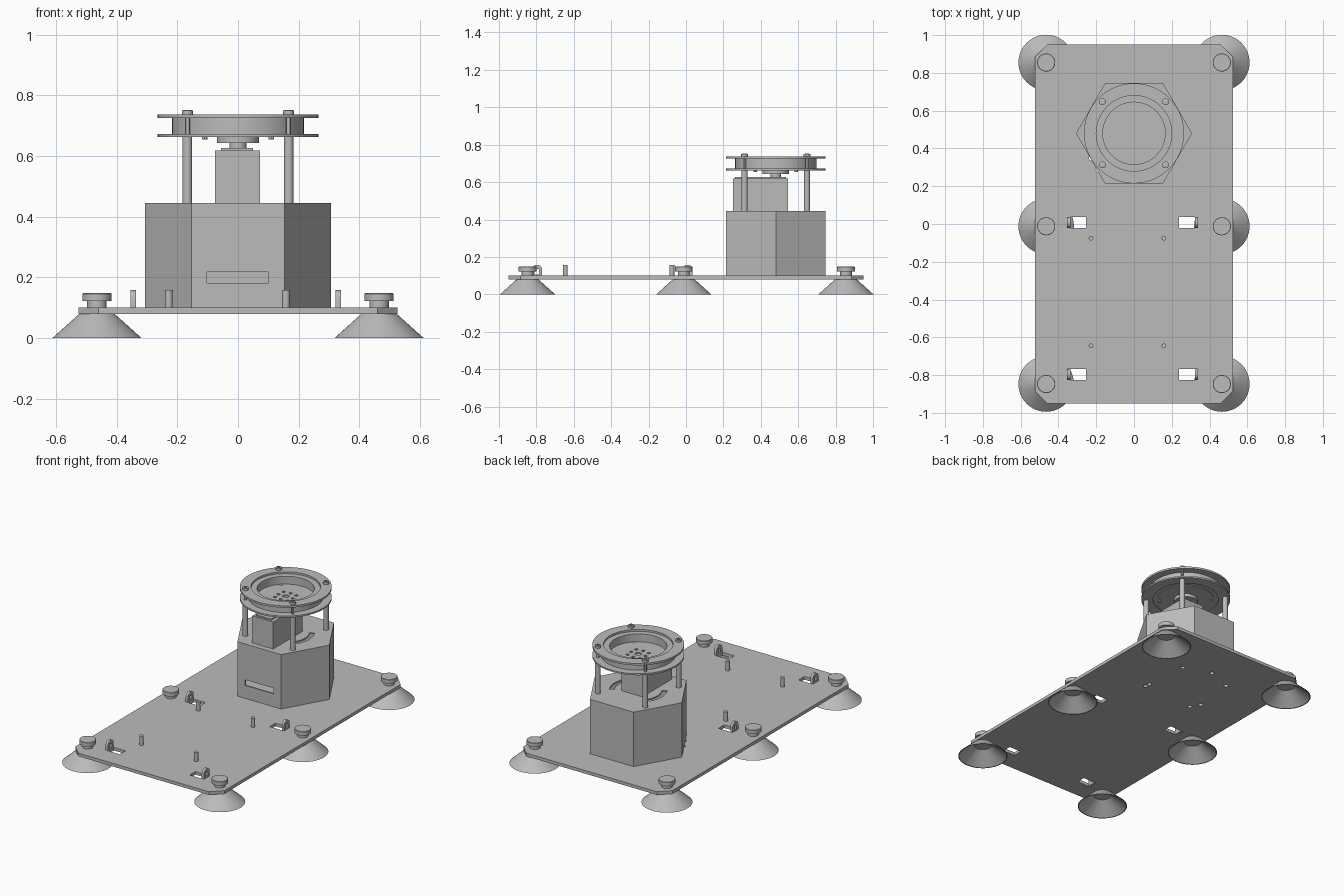
import bpy, bmesh
from math import pi, sin, cos, radians
from mathutils import Vector

cube = bpy.data.objects.get("Cube")
if cube:
    bpy.data.objects.remove(cube, do_unlink=True)

grey = bpy.data.materials.new("plain grey")
GREY = (0.5, 0.5, 0.5, 1)
grey.use_nodes = True
grey.diffuse_color = GREY
grey.node_tree.nodes["Principled BSDF"].inputs["Base Color"].default_value = GREY
parts = []


def finish(name, bm, cutter=False):
    bmesh.ops.recalc_face_normals(bm, faces=bm.faces[:])
    mesh = bpy.data.meshes.new(name)
    bm.to_mesh(mesh)
    bm.free()
    obj = bpy.data.objects.new(name, mesh)
    bpy.context.collection.objects.link(obj)
    mesh.materials.append(grey)
    obj.hide_render = cutter
    if not cutter:
        parts.append(obj)
    return obj


def prism(name, points, direction, cutter=False):
    """Extrude a planar outline along a direction."""
    bm = bmesh.new()
    face = bm.faces.new([bm.verts.new(p) for p in points])
    new = bmesh.ops.extrude_face_region(bm, geom=[face], use_keep_orig=True)["geom"]
    moved = [g for g in new if isinstance(g, bmesh.types.BMVert)]
    bmesh.ops.translate(bm, verts=moved, vec=Vector(direction))
    return finish(name, bm, cutter)


def box(name, x0, x1, y0, y1, z0, z1, cutter=False):
    pts = [(x0, y0, z0), (x1, y0, z0), (x1, y1, z0), (x0, y1, z0)]
    return prism(name, pts, (0, 0, z1 - z0), cutter)


def circle(x, y, z, r, n=20):
    return [(x + r * cos(2 * pi * i / n), y + r * sin(2 * pi * i / n), z) for i in range(n)]


def rod(name, x, y, z0, z1, r, n=20, cutter=False):
    return prism(name, circle(x, y, z0, r, n), (0, 0, z1 - z0), cutter)


def lathe(name, profile, x, y, steps=48):
    """Spin a closed (radius, height) outline around a vertical axis."""
    bm = bmesh.new()
    verts = [bm.verts.new((x + r, y, z)) for r, z in profile]
    edges = [bm.edges.new((verts[i - 1], v)) for i, v in enumerate(verts)
             if profile[i][0] + profile[i - 1][0] > 0]
    bmesh.ops.spin(bm, geom=verts + edges, cent=(x, y, 0), axis=(0, 0, 1),
                   angle=2 * pi, steps=steps)
    bmesh.ops.remove_doubles(bm, verts=bm.verts[:], dist=1e-5)
    return finish(name, bm)


def ring(name, r0, r1, z0, z1):
    return lathe(name, [(r0, z0), (r1, z0), (r1, z1), (r0, z1)], 0, CY, 64)


def cut(obj, cutters):
    bpy.context.view_layer.objects.active = obj
    for c in cutters:
        mod = obj.modifiers.new("opening", "BOOLEAN")
        mod.operation, mod.solver, mod.object = "DIFFERENCE", "EXACT", c
        bpy.ops.object.modifier_apply(modifier=mod.name)
        bpy.data.objects.remove(c, do_unlink=True)


CY = 0.48                      # centre of the tower along y
W, L, CH = 0.525, 0.95, 0.065  # base plate half sizes and corner cut

# Base plate with chamfered corners
outline = [(W, L - CH), (W - CH, L), (CH - W, L), (-W, L - CH),
           (-W, CH - L), (CH - W, -L), (W - CH, -L), (W, CH - L)]
base = prism("base_plate", [(x, y, 0.08) for x, y in outline], (0, 0, 0.02))
openings = []

# Rectangular openings, each with an upright rounded tab on its outer side
for y in (0.008, -0.797):
    for x0, x1, tab in ((-0.355, -0.254, -0.354), (0.238, 0.339, 0.322)):
        openings.append(box("tab_opening", x0, x1, y - 0.029, y + 0.029, 0.05, 0.13, True))
        arch = [(y - 0.028, 0.08), (y + 0.028, 0.08)]
        arch += [(y + 0.028 * cos(pi * i / 10), 0.131 + 0.027 * sin(pi * i / 10)) for i in range(11)]
        plate = prism("upright_tab", [(tab, a, z) for a, z in arch], (0.017, 0, 0))
        slot = box("tab_slot", tab - 0.01, tab + 0.03, y - 0.012, y + 0.012, 0.105, 0.135, True)
        cut(plate, [slot])

# Small fixing holes under the tower
for x, y in ((0.165, 0.34), (0.17, 0.31), (0.14, 0.62), (-0.035, 0.68),
             (-0.195, 0.62), (-0.19, 0.29), (-0.225, 0.35)):
    openings.append(rod("fixing_hole", x, y, 0.05, 0.13, 0.014, 14, True))
cut(base, openings)

# Standoff pins
for x in (-0.228, 0.158):
    for y in (-0.075, -0.645):
        rod("standoff_pin", x, y, 0.1, 0.158, 0.0125)

# Suction cups with their clamping knobs
CUP = [(0.147, 0), (0.058, 0.08), (0, 0.08), (0, 0.072), (0.05, 0.072), (0.142, 0)]
KNOB = [(0, 0.1), (0.032, 0.1), (0.032, 0.122), (0.048, 0.122),
        (0.048, 0.146), (0.046, 0.148), (0, 0.148)]
for x in (-0.465, 0.465):
    for y in (-0.847, -0.012, 0.855):
        lathe("suction_cup", CUP, x, y)
        lathe("clamp_knob", KNOB, x, y, 32)

# Hollow hexagonal housing with a front slot
housing = rod("housing", 0, CY, 0.1, 0.437, 0.307, 6)
hollow = rod("housing_hollow", 0, CY, 0.09, 0.45, 0.296, 6, True)
window = box("front_slot_cutter", -0.102, 0.1, 0.17, 0.25, 0.182, 0.218, True)
cut(housing, [hollow, window])
box("housing_flange", -0.155, 0.155, 0.225, 0.27, 0.1, 0.108)

# Lid with two curved slots beside the motor
lid = rod("housing_lid", 0, CY, 0.437, 0.446, 0.307, 6)
slots = []
for side in (0, pi):
    angles = [side + radians(a) for a in range(-32, 33, 8)]
    arc = [(0.167 * cos(a), CY + 0.167 * sin(a), 0.4) for a in angles]
    arc += [(0.137 * cos(a), CY + 0.137 * sin(a), 0.4) for a in reversed(angles)]
    slots.append(prism("curved_slot", arc, (0, 0, 0.1), True))
cut(lid, slots)

# Motor, its cap and output shaft
box("motor_body", -0.075, 0.073, 0.25, 0.545, 0.446, 0.618)
box("motor_cap", -0.056, 0.05, 0.262, 0.535, 0.618, 0.626)
rod("motor_shaft", 0, CY, 0.62, 0.648, 0.028, 32)
rod("shaft_hub", 0, CY, 0.643, 0.664, 0.07, 48)

# Turntable: two clamp rings around a bearing, with a drilled floor
ring("lower_clamp_ring", 0.195, 0.265, 0.662, 0.672)
ring("upper_clamp_ring", 0.2, 0.265, 0.725, 0.737)
ring("bearing_ring", 0.165, 0.217, 0.667, 0.725)
floor = rod("turntable_floor", 0, CY, 0.663, 0.675, 0.166, 64)
drills = [rod("centre_drill", 0, CY, 0.668, 0.7, 0.019, 20, True)]
for i in range(8):
    a, r = i * pi / 4, 0.05 if i % 2 == 0 else 0.062
    drills.append(rod("floor_drill", r * cos(a), CY + r * sin(a), 0.668, 0.7, 0.01, 12, True))
cut(floor, drills)

# Support posts, socket screws and floor screws at the four diagonals
HEAD = [(0, 0.737), (0.018, 0.737), (0.018, 0.75), (0.009, 0.752), (0.009, 0.745), (0, 0.745)]
for sx in (-1, 1):
    for sy in (-1, 1):
        x, y = sx * 0.167, CY + sy * 0.167
        rod("support_post", x, y, 0.446, 0.663, 0.016)
        rod("clamp_screw", x, y, 0.67, 0.728, 0.008, 12)
        lathe("screw_head", HEAD, x, y, 20)
        rod("floor_screw", sx * 0.11, CY + sy * 0.11, 0.654, 0.677, 0.009, 12)

# Smooth the round parts and keep hard edges crisp
bpy.ops.object.select_all(action="DESELECT")
for obj in parts:
    obj.select_set(True)
bpy.context.view_layer.objects.active = base
bpy.ops.object.shade_smooth_by_angle(angle=radians(30))
